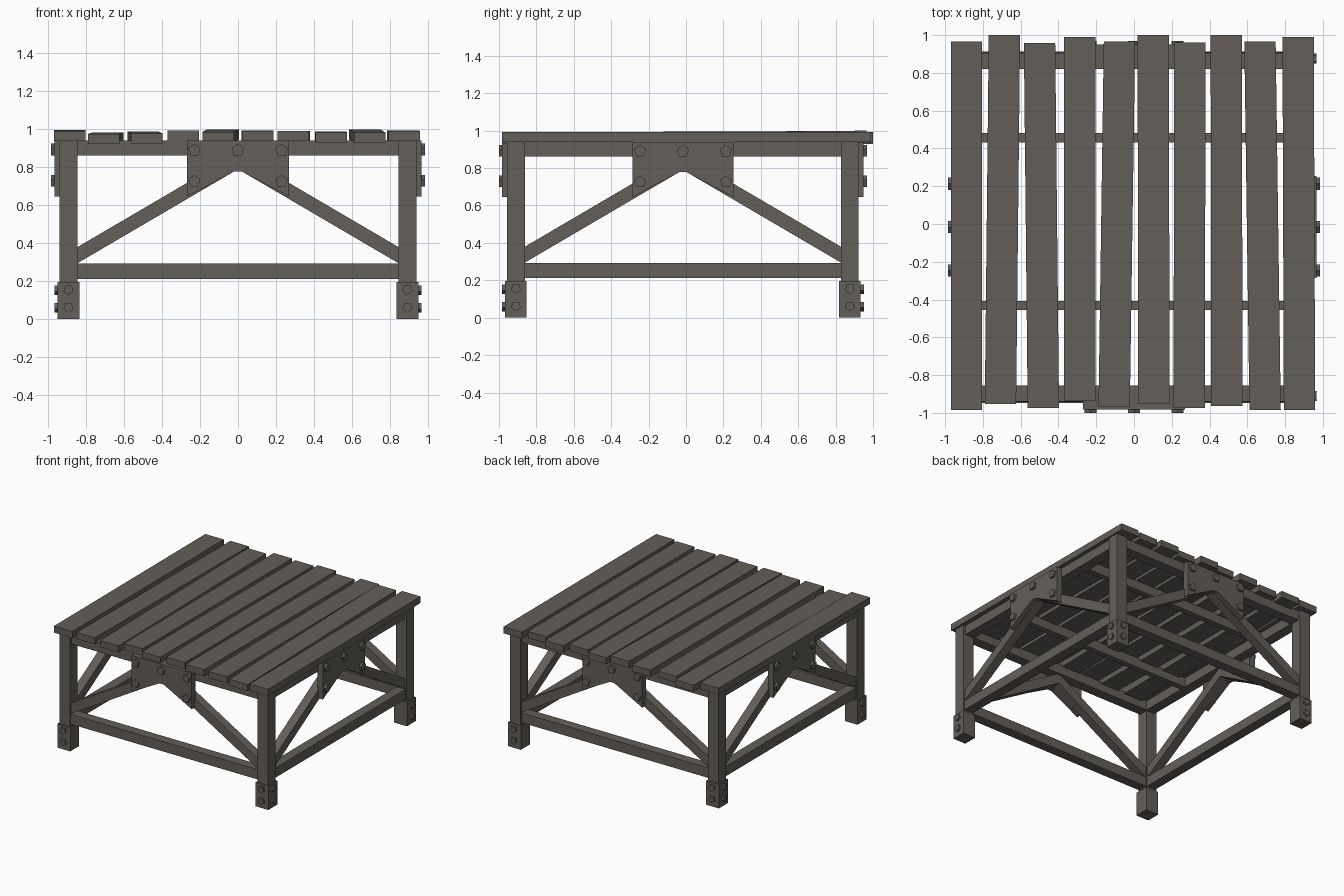
import bpy, bmesh, math
from mathutils import Matrix, Vector

if "Cube" in bpy.data.objects:
    bpy.data.objects.remove(bpy.data.objects["Cube"])

wood = bpy.data.materials.new("dark weathered wood")
wood.diffuse_color = (0.125, 0.112, 0.098, 1)
wood.use_nodes = True
wood.node_tree.nodes["Principled BSDF"].inputs["Base Color"].default_value = wood.diffuse_color

CY = -0.0165  # the frame sits slightly forward of the tabletop


def finish(name, bm, turn=0, centre=True):
    """Turn a part to one of the four sides and link it."""
    if centre:
        bm.transform(Matrix.Translation((0, CY, 0)) @ Matrix.Rotation(turn * math.pi / 2, 4, 'Z'))
    bmesh.ops.recalc_face_normals(bm, faces=bm.faces)
    me = bpy.data.meshes.new(name)
    bm.to_mesh(me)
    bm.free()
    me.materials.append(wood)
    ob = bpy.data.objects.new(name, me)
    bpy.context.collection.objects.link(ob)
    return ob


def prism(name, pts, y0, y1, turn=0):
    """Extrude an (x, z) outline from y0 to y1."""
    bm = bmesh.new()
    f = bm.faces.new([bm.verts.new((x, y0, z)) for x, z in pts])
    r = bmesh.ops.extrude_face_region(bm, geom=[f])
    vs = [g for g in r['geom'] if isinstance(g, bmesh.types.BMVert)]
    bmesh.ops.translate(bm, verts=vs, vec=(0, y1 - y0, 0))
    return finish(name, bm, turn)


def box(name, x0, x1, y0, y1, z0, z1, turn=0):
    return prism(name, [(x0, z0), (x1, z0), (x1, z1), (x0, z1)], y0, y1, turn)


def bolt(name, x, z, r, y0, y1, start, turn):
    """Five-sided bolt head."""
    a = [start + i * math.tau / 5 for i in range(5)]
    prism(name, [(x + r * math.cos(t), z + r * math.sin(t)) for t in a], y0, y1, turn)


UP = math.pi / 2
for k, side in enumerate(("front", "right", "back", "left")):
    # corner leg and its foot sleeve
    box(side + "_leg", -0.94, -0.845, -0.94, -0.845, 0.02, 0.94, k)
    box(side + "_foot", -0.95, -0.835, -0.95, -0.835, 0, 0.195, k)
    # upper and lower rails
    box(side + "_top_rail", -0.85, 0.85, -0.922, -0.838, 0.862, 0.94, k)
    box(side + "_lower_rail", -0.85, 0.85, -0.93, -0.85, 0.212, 0.292, k)
    # diagonal braces rising to the middle
    for s, end in ((-1, "left"), (1, "right")):
        prism(f"{side}_{end}_brace",
              [(s * 0.86, 0.286), (0, 0.79), (0, 0.875), (s * 0.86, 0.371)],
              -0.927, -0.855, k)
    # gusset plate with notched underside
    prism(side + "_plate",
          [(-0.27, 0.94), (-0.27, 0.645), (-0.02, 0.778), (0.02, 0.778),
           (0.27, 0.645), (0.27, 0.94)], -0.966, -0.915, k)
    for x, z in ((-0.23, 0.89), (0, 0.89), (0.23, 0.89), (-0.23, 0.725), (0.23, 0.725)):
        bolt(side + "_plate_bolt", x, z, 0.034, -0.984, -0.95, UP, k)
    # foot bolts on the outer faces
    for x in (-0.893, 0.893):
        for z in (0.155, 0.062):
            bolt(side + "_foot_bolt", x, z, 0.028, -0.967, -0.94, -UP, k)

# joists under the tabletop
for y in (0.473, -0.414):
    box("joist", -0.86, 0.86, y - 0.024, y + 0.024, 0.862, 0.94)

# tabletop planks: front x, back x, front y, back y, front top z, back top z
planks = [
    (-0.887, -0.887, -0.985, 0.965, 0.992, 0.997),
    (-0.707, -0.686, -0.952, 1.0, 0.976, 0.982),
    (-0.480, -0.500, -0.973, 0.958, 0.978, 0.988),
    (-0.288, -0.288, -0.937, 0.990, 0.993, 0.993),
    (-0.105, -0.077, -0.968, 0.965, 0.986, 1.0),
    (0.105, 0.102, -0.952, 1.0, 0.992, 0.994),
    (0.292, 0.296, -0.973, 0.960, 0.991, 0.991),
    (0.491, 0.489, -0.963, 1.0, 0.983, 0.988),
    (0.694, 0.667, -0.985, 0.965, 0.982, 1.0),
    (0.876, 0.869, -0.985, 0.990, 0.992, 0.993),
]
W, T = 0.083, 0.053
for xf, xb, yf, yb, zf, zb in planks:
    bm = bmesh.new()
    bmesh.ops.create_cube(bm, size=2)
    for v in bm.verts:
        back, up = v.co.y > 0, v.co.z > 0
        v.co = Vector(((xb if back else xf) + v.co.x * W, yb if back else yf,
                       (zb if back else zf) - (0 if up else T)))
    finish("tabletop_plank", bm, centre=False)
